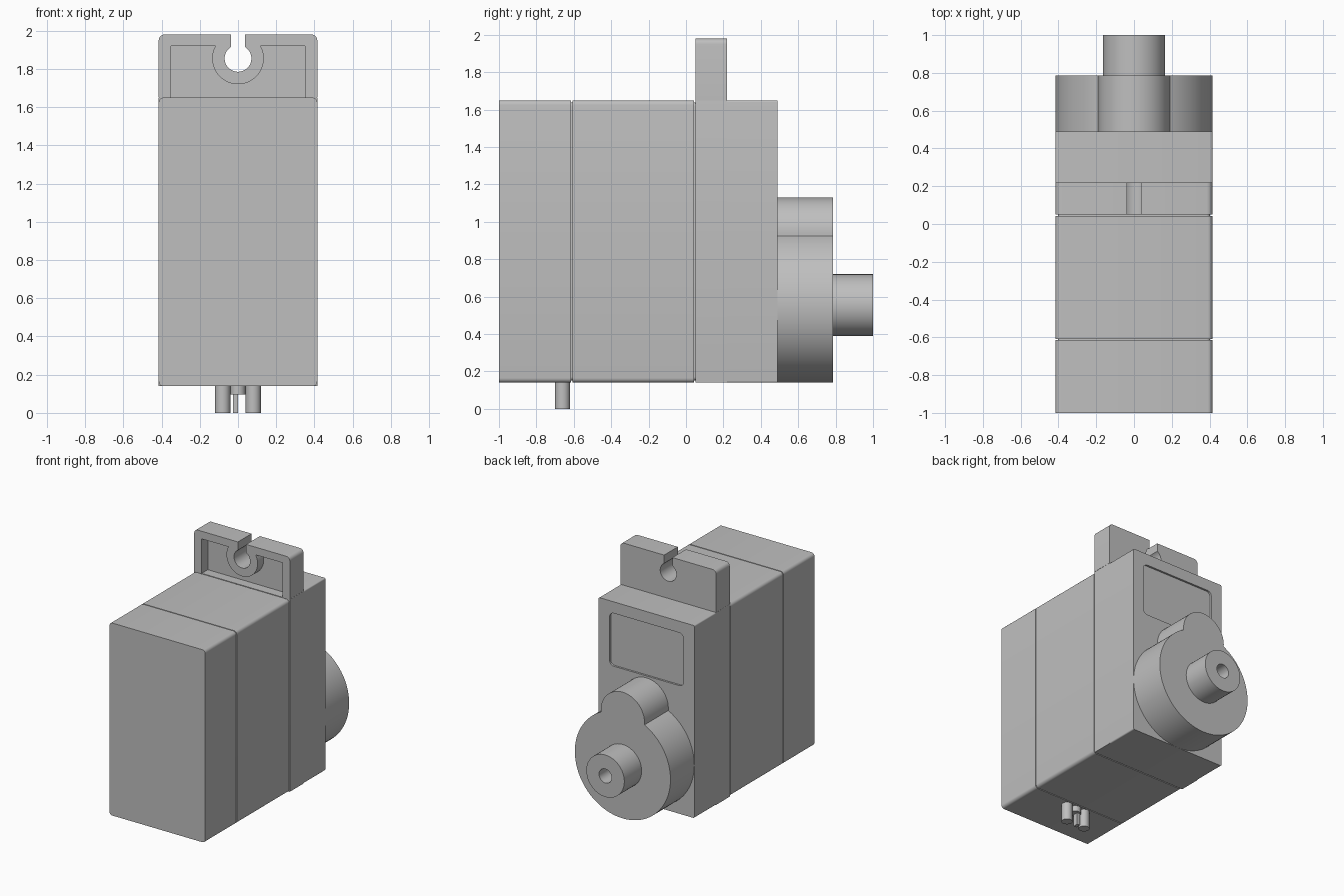
import bpy
import bmesh
from math import sin, cos, pi, radians, asin

if "Cube" in bpy.data.objects:
    bpy.data.objects.remove(bpy.data.objects["Cube"], do_unlink=True)

GREY = (0.52, 0.52, 0.52, 1.0)
grey = bpy.data.materials.new("grey plastic")
grey.use_nodes = True
grey.diffuse_color = GREY
grey.node_tree.nodes["Principled BSDF"].inputs["Base Color"].default_value = GREY

HALF, BOTTOM, TOP = 0.415, 0.14, 1.65


def finish(bm, name):
    """Turn a bmesh into a shaded, coloured object."""
    bmesh.ops.recalc_face_normals(bm, faces=bm.faces)
    mesh = bpy.data.meshes.new(name)
    bm.to_mesh(mesh)
    bm.free()
    obj = bpy.data.objects.new(name, mesh)
    bpy.context.collection.objects.link(obj)
    mesh.materials.append(grey)
    select(obj)
    bpy.ops.object.shade_smooth_by_angle(angle=radians(30))
    return obj


def select(obj):
    bpy.ops.object.select_all(action='DESELECT')
    obj.select_set(True)
    bpy.context.view_layer.objects.active = obj


def arc(cx, cz, r, a0, a1, n):
    """Points on an arc, angles in radians."""
    return [(cx + r * cos(a0 + (a1 - a0) * i / n),
             cz + r * sin(a0 + (a1 - a0) * i / n)) for i in range(n + 1)]


def rounded_rect(hw, z0, z1, r):
    corners = [(hw - r, z1 - r), (r - hw, z1 - r), (r - hw, z0 + r), (hw - r, z0 + r)]
    return [p for i, (x, z) in enumerate(corners)
            for p in arc(x, z, r, i * pi / 2, (i + 1) * pi / 2, 5)]


def prism(name, outline, y0, y1):
    """Extrude an x-z outline along y."""
    bm = bmesh.new()
    face = bm.faces.new([bm.verts.new((x, y0, z)) for x, z in outline])
    moved = bmesh.ops.extrude_face_region(bm, geom=[face], use_keep_orig=True)
    verts = [v for v in moved["geom"] if isinstance(v, bmesh.types.BMVert)]
    bmesh.ops.translate(bm, verts=verts, vec=(0, y1 - y0, 0))
    return finish(bm, name)


def mirrored(points):
    return [(-x, z) for x, z in reversed(points)]


# Case sections with thin seams between them
prism("front_cover", rounded_rect(HALF, BOTTOM, TOP, 0.025), -1.0, -0.615)
prism("middle_case", rounded_rect(HALF, BOTTOM, TOP, 0.025), -0.608, 0.042)
prism("seam_core", rounded_rect(HALF - 0.012, BOTTOM + 0.012, TOP - 0.012, 0.02), -0.65, 0.1)
prism("flange_section", rounded_rect(HALF, BOTTOM, TOP, 0.002), 0.05, 0.22)
back_case = prism("back_case", rounded_rect(HALF, BOTTOM, TOP, 0.01), 0.22, 0.49)

# Shallow label recess in the back face
cutter = prism("label_cutter", rounded_rect(0.32, 1.145, 1.56, 0.035), 0.475, 0.55)
cutter.hide_render = True
cut = back_case.modifiers.new("label_recess", 'BOOLEAN')
cut.operation, cut.object, cut.solver = 'DIFFERENCE', cutter, 'EXACT'
select(back_case)
bpy.ops.object.modifier_apply(modifier=cut.name)
bpy.data.objects.remove(cutter, do_unlink=True)

# Mounting ear: keyhole back plate and raised rim with a ring round the hole
HOLE_Z, HOLE_R, RING_R, SLOT, EAR_TOP = 1.855, 0.07, 0.135, 0.036, 1.98
RIM_X, RIM_Z = 0.35, 1.92
a_slot = pi / 2 - asin(SLOT / HOLE_R)
keyhole = arc(0, HOLE_Z, HOLE_R, pi - a_slot, 2 * pi + a_slot, 40)
right_side = [(SLOT, EAR_TOP)] + arc(HALF - 0.03, EAR_TOP - 0.03, 0.03, pi / 2, 0, 5) + [(HALF, TOP)]
prism("ear_plate", right_side + mirrored(right_side) + keyhole, 0.125, 0.22)

a_rim = asin((RIM_Z - HOLE_Z) / RING_R)
right_rim = right_side + [(RIM_X, TOP), (RIM_X, RIM_Z)]
ring = arc(0, HOLE_Z, RING_R, a_rim, -pi - a_rim, 40)
prism("ear_rim", right_rim + ring + mirrored(right_rim) + keyhole, 0.05, 0.125)

# Gear housing: large and small round bosses in one outline
AXIS, BIG_R, SMALL_Z, SMALL_R = 0.555, 0.415, 0.94, 0.19
gap = SMALL_Z - AXIS
meet_z = AXIS + (gap ** 2 + BIG_R ** 2 - SMALL_R ** 2) / (2 * gap)
a_big = asin((meet_z - AXIS) / BIG_R)
a_small = asin((meet_z - SMALL_Z) / SMALL_R)
outline = arc(0, AXIS, BIG_R, pi - a_big, 2 * pi + a_big, 72)
outline += arc(0, SMALL_Z, SMALL_R, a_small, pi - a_small, 32)[1:-1]
prism("gear_housing", outline, 0.485, 0.785)

# Output shaft with a screw bore
bm = bmesh.new()
profile = [(0, 0.84), (0.055, 0.84), (0.055, 1.0), (0.165, 1.0), (0.165, 0.78)]
verts = [bm.verts.new((r, y, AXIS)) for r, y in profile]
edges = [bm.edges.new(pair) for pair in zip(verts, verts[1:])]
bmesh.ops.spin(bm, geom=verts + edges, cent=(0, 0, AXIS), axis=(0, 1, 0),
               angle=2 * pi, steps=48)
bmesh.ops.remove_doubles(bm, verts=bm.verts, dist=0.0005)
finish(bm, "output_shaft")


# Wire stubs under the front cover
def stub(name, x, z0):
    bm = bmesh.new()
    bmesh.ops.create_cone(bm, cap_ends=True, segments=24, radius1=0.04,
                          radius2=0.04, depth=0.16 - z0)
    bmesh.ops.translate(bm, verts=bm.verts, vec=(x, -0.66, (0.16 + z0) / 2))
    finish(bm, name)


stub("wire_right", -0.08, 0.0)
stub("wire_middle", 0.0, 0.095)
stub("wire_left", 0.08, 0.0)
prism("wire_middle_core", [(-0.025, 0), (0, 0), (0, 0.1), (-0.025, 0.1)], -0.68, -0.64)
